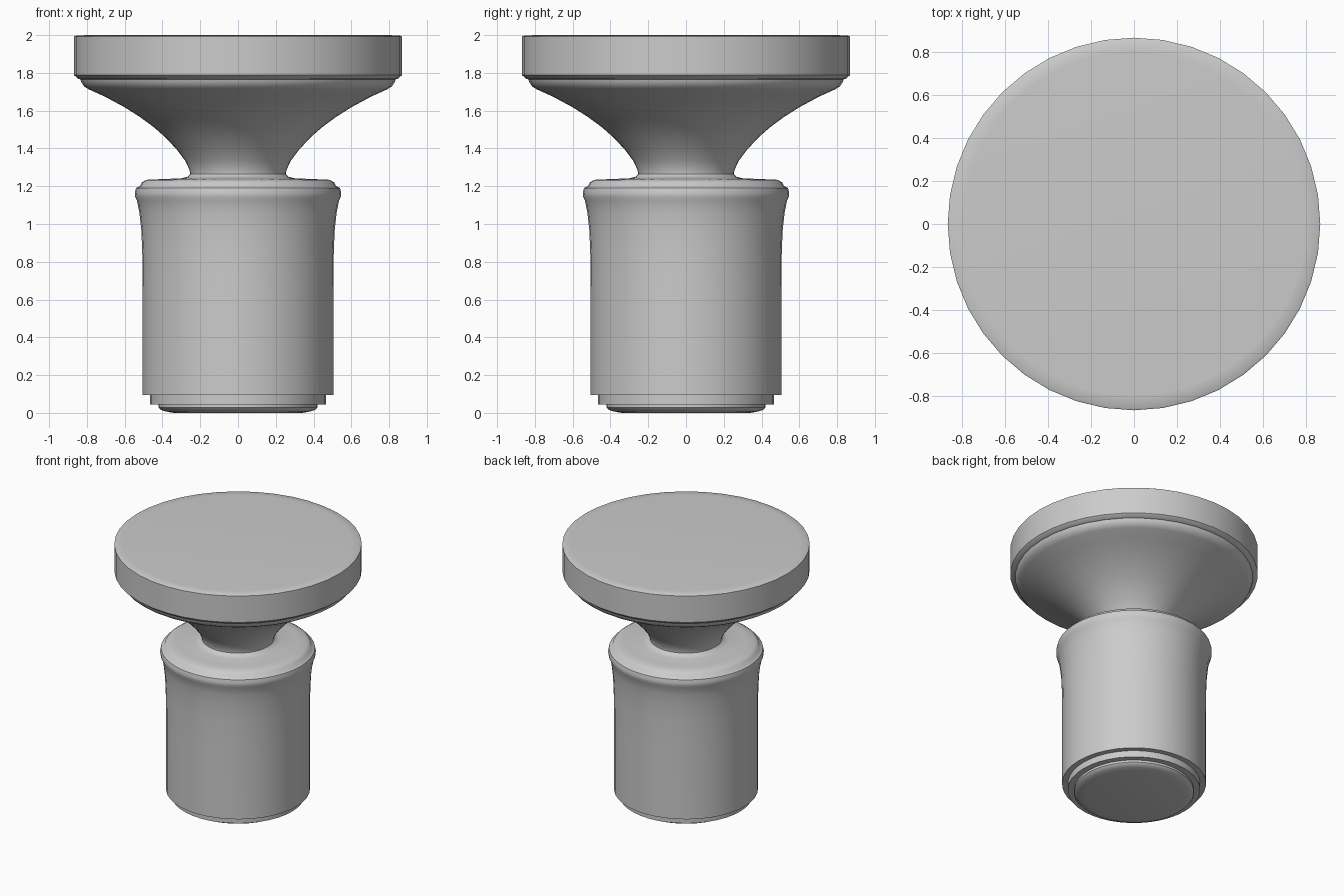
import bpy, bmesh, math

if "Cube" in bpy.data.objects:
    bpy.data.objects.remove(bpy.data.objects["Cube"])

SIDES = 40


def lathe(name, profile):
    """Revolve (radius, height) points around z, closing both ends with caps."""
    bm = bmesh.new()
    rings = []
    for r, z in profile:
        rings.append([bm.verts.new((r * math.cos(2 * math.pi * i / SIDES),
                                    r * math.sin(2 * math.pi * i / SIDES), z))
                      for i in range(SIDES)])
    for a, b in zip(rings, rings[1:]):
        for i in range(SIDES):
            j = (i + 1) % SIDES
            bm.faces.new((a[i], a[j], b[j], b[i]))
    bm.faces.new(rings[0][::-1])
    bm.faces.new(rings[-1])
    mesh = bpy.data.meshes.new(name)
    bm.to_mesh(mesh)
    bm.free()
    obj = bpy.data.objects.new(name, mesh)
    bpy.context.collection.objects.link(obj)
    bpy.ops.object.select_all(action='DESELECT')
    obj.select_set(True)
    bpy.context.view_layer.objects.active = obj
    bpy.ops.object.shade_smooth_by_angle(angle=math.radians(40))
    return obj


# One continuous turned surface, bottom to top
foot = [(0.34, 0.0), (0.385, 0.008), (0.41, 0.017), (0.42, 0.028), (0.42, 0.045),
        (0.465, 0.045), (0.465, 0.095)]
barrel = [(0.505, 0.095), (0.505, 0.65), (0.507, 0.85), (0.512, 0.97),
          (0.522, 1.06), (0.535, 1.125), (0.545, 1.145), (0.546, 1.165),
          (0.54, 1.19), (0.52, 1.2), (0.51, 1.22), (0.485, 1.234), (0.42, 1.237)]
neck = [(0.30, 1.242), (0.268, 1.25), (0.254, 1.264), (0.256, 1.285),
        (0.28, 1.335), (0.325, 1.395), (0.386, 1.46), (0.445, 1.512),
        (0.52, 1.567), (0.60, 1.618), (0.70, 1.672), (0.79, 1.713),
        (0.815, 1.728), (0.83, 1.752), (0.834, 1.766)]
head = [(0.845, 1.768), (0.868, 1.788), (0.868, 1.992), (0.86, 1.997), (0.80, 2.0)]

lathe("turned_knob", foot + barrel + neck + head)
